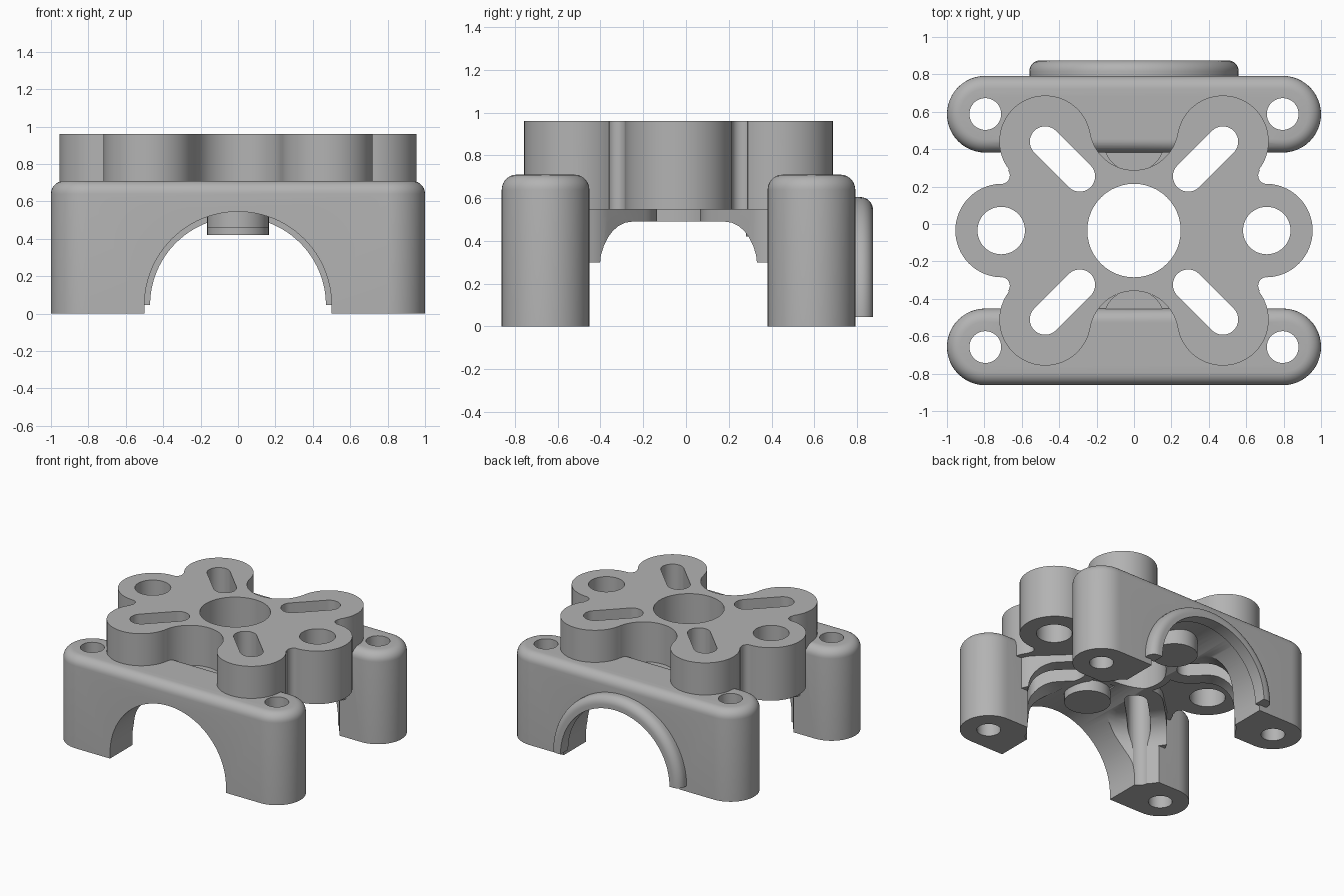
import bpy, bmesh
from math import sin, cos, pi, radians
from mathutils import Matrix, Vector

if "Cube" in bpy.data.objects:
    bpy.data.objects.remove(bpy.data.objects["Cube"])

YC = -0.035          # centre of the hub
ARCH_Z = 0.045       # centre height of the arches

grey = bpy.data.materials.new("plain_grey")
grey.use_nodes = True
grey.diffuse_color = (0.45, 0.45, 0.45, 1)
grey.node_tree.nodes["Principled BSDF"].inputs["Base Color"].default_value = (0.45, 0.45, 0.45, 1)


def arc(cx, cy, r, a0, a1, n=24):
    return [(cx + r * cos(radians(a0 + (a1 - a0) * i / n)),
             cy + r * sin(radians(a0 + (a1 - a0) * i / n))) for i in range(n + 1)]


def circle(cx, cy, r):
    return arc(cx, cy, r, 0, 352.5, 47)


def capsule(x0, y0, x1, y1, r):
    a = Vector((1, 0)).angle_signed(Vector((x1 - x0, y1 - y0)))
    a = -a * 180 / pi
    return arc(x1, y1, r, a - 90, a + 90) + arc(x0, y0, r, a + 90, a + 270)


def finish(name, bm):
    bmesh.ops.recalc_face_normals(bm, faces=bm.faces)
    mesh = bpy.data.meshes.new(name)
    bm.to_mesh(mesh)
    bm.free()
    mesh.materials.append(grey)
    ob = bpy.data.objects.new(name, mesh)
    bpy.context.collection.objects.link(ob)
    return ob


def prism(name, pts, z0, z1, round_top=0, matrix=None):
    bm = bmesh.new()
    base = bm.faces.new([bm.verts.new((x, y, z0)) for x, y in pts])
    top = bmesh.ops.extrude_face_region(bm, geom=[base])["geom"]
    bmesh.ops.translate(bm, vec=(0, 0, z1 - z0),
                        verts=[v for v in top if isinstance(v, bmesh.types.BMVert)])
    if round_top:
        edges = [e for e in bm.edges if all(abs(v.co.z - z1) < 1e-5 for v in e.verts)]
        bmesh.ops.bevel(bm, geom=edges, offset=round_top, segments=7,
                        profile=0.5, affect='EDGES')
    if matrix:
        bmesh.ops.transform(bm, matrix=matrix, verts=bm.verts)
    return finish(name, bm)


def combine(target, tool, operation):
    mod = target.modifiers.new("join", 'BOOLEAN')
    mod.operation, mod.solver, mod.object = operation, 'EXACT', tool
    bpy.context.view_layer.objects.active = target
    bpy.ops.object.modifier_apply(modifier=mod.name)
    bpy.data.objects.remove(tool)


# Lobed mounting plate: one quadrant, mirrored twice
quad = (arc(0.705, 0, 0.25, 0, 89) + arc(0.71, 0.295, 0.046, -91, -218, 12)
        + arc(0.475, 0.477, 0.245, -38, 170, 40) + arc(0, 0.56, 0.237, -10, -90))
half = quad + [(-x, y) for x, y in reversed(quad[:-1])]
outline = half + [(x, -y) for x, y in reversed(half[1:-1])]
body = prism("mount_body", [(x, y + YC) for x, y in outline], 0.547, 0.96)

# Front and back arched walls with rounded top edges
for side in (-1, 1):
    y = YC + side * 0.622
    combine(body, prism("wall", capsule(-0.795, y, 0.795, y, 0.205), 0, 0.71, 0.07), 'UNION')

# Diagonal arms and the centre ring below the plate
corners = [(sx, sy) for sx in (-1, 1) for sy in (-1, 1)]
for sx, sy in corners:
    pts = capsule(sx * 0.29, YC + sy * 0.3, sx * 0.475, YC + sy * 0.477, 0.2)
    combine(body, prism("arm", pts, 0.3, 0.62), 'UNION')
combine(body, prism("hub_ring", circle(0, YC, 0.3), 0.4, 0.63), 'UNION')

# Round clearance underneath, with a filleted upper edge
bore = prism("clearance", circle(0, YC, 0.74), -0.1, 0.49, 0.2)
combine(body, bore, 'DIFFERENCE')

# Arch cut through both walls
arch = arc(0, ARCH_Z, 0.5, 0, 180, 48) + [(-0.5, -0.2), (0.5, -0.2)]
turn = Matrix.Rotation(pi / 2, 4, 'X')
combine(body, prism("arch_cut", arch, -1.2, 1.2, matrix=turn), 'DIFFERENCE')

# Round bosses hanging under the arches
for y, z in ((0.445, 0.42), (-0.515, 0.46)):
    combine(body, prism("boss", circle(0, y, 0.165), z, 0.65), 'UNION')

# Centre bore, side holes, wall holes and diagonal slots
cuts = [circle(0, YC, 0.25)]
cuts += [circle(s * 0.71, YC, 0.127) for s in (-1, 1)]
cuts += [circle(sx * 0.795, YC + sy * 0.623, 0.085) for sx, sy in corners]
cuts += [capsule(sx * 0.29, YC + sy * 0.29, sx * 0.475, YC + sy * 0.475, 0.082)
         for sx, sy in corners]
for pts in cuts:
    combine(body, prism("hole_cut", pts, -0.2, 1.2), 'DIFFERENCE')

# Raised rim around the back arch: section swept over a half turn
section = [(0.47, 0.78), (0.56, 0.78)] + arc(0.5, 0.815, 0.06, 0, 90, 8) + [(0.47, 0.875)]
bm = bmesh.new()
rings = [[bm.verts.new((r * cos(a), y, ARCH_Z + r * sin(a))) for r, y in section]
         for a in (pi * i / 48 for i in range(49))]
n = len(section)
for a, b in zip(rings, rings[1:]):
    for i in range(n):
        bm.faces.new((a[i], a[(i + 1) % n], b[(i + 1) % n], b[i]))
bm.faces.new(rings[0])
bm.faces.new(rings[-1])
rim = finish("back_arch_rim", bm)

# Smooth curved walls, keep sharp edges
for ob in (body, rim):
    bpy.ops.object.select_all(action='DESELECT')
    ob.select_set(True)
    bpy.context.view_layer.objects.active = ob
    bpy.ops.object.shade_smooth_by_angle(angle=radians(30))
